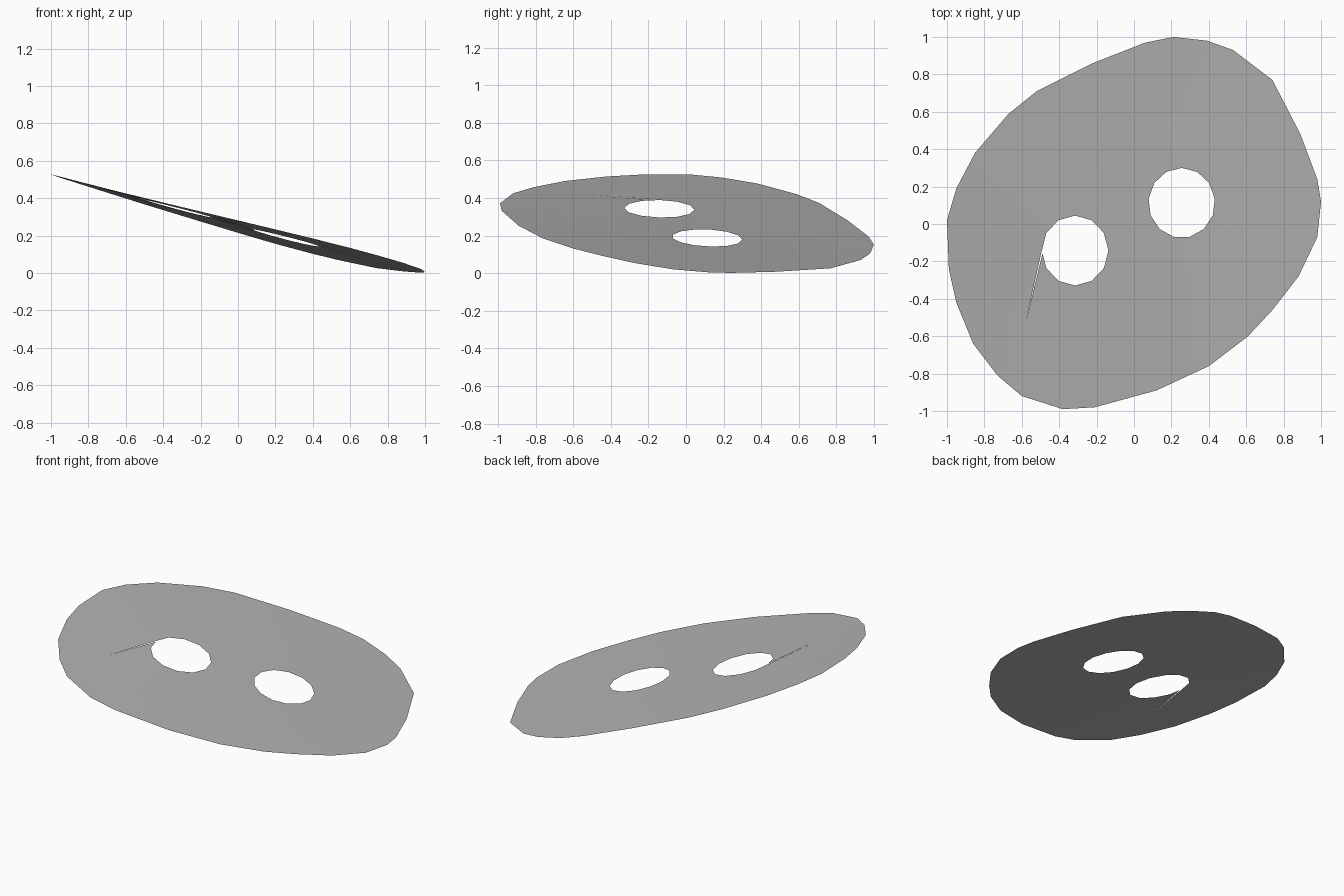
import bpy
import bmesh
from math import cos, sin, pi, radians

default_cube = bpy.data.objects.get("Cube")
if default_cube:
    bpy.data.objects.remove(default_cube, do_unlink=True)


def sheet_height(x, y):
    """Height of the tilted, gently twisted sheet."""
    return .257 - .257 * x - .035 * y + .012 * x * x - .025 * x * y - .01 * y * y


def round_hole(centre_x, centre_y, sides):
    """Faceted, slightly oval hole outline, starting at the back."""
    angles = [pi / 2 + 2 * pi * i / sides for i in range(sides)]
    return [(centre_x + .178 * cos(a), centre_y + .187 * sin(a)) for a in angles]


def add_loop(bm, points):
    """Closed ring of edges through the points, laid flat."""
    verts = [bm.verts.new((x, y, 0)) for x, y in points]
    return [bm.edges.new((v, verts[i - 1])) for i, v in enumerate(verts)]


# Rim of the sheet, seen from above
rim = [
    (.06, .97), (.21, 1), (.39, .98), (.53, .93), (.74, .77), (.89, .48),
    (.98, .24), (1, .12), (.98, -.07), (.88, -.28), (.74, -.46), (.61, -.6),
    (.4, -.76), (.12, -.89), (-.21, -.98), (-.38, -.99), (-.6, -.92),
    (-.73, -.81), (-.86, -.64), (-.95, -.42), (-.99, -.24), (-1, .02),
    (-.95, .19), (-.85, .38), (-.67, .59), (-.52, .71), (-.22, .86),
]

# Two holes; the left one has a fine slit running towards the front
slit_hole = round_hole(-.315, -.142, 12)
slit_hole[4:4] = [(-.58, -.53), (-.489, -.156)]
plain_hole = round_hole(.255, .113, 13)

# Fill between the rim and the holes, then lift onto the curved surface
bm = bmesh.new()
edges = []
for outline in (rim, slit_hole, plain_hole):
    edges += add_loop(bm, outline)
bmesh.ops.triangle_fill(bm, use_beauty=True, edges=edges, normal=(0, 0, 1))
for vert in bm.verts:
    vert.co.z = max(0, sheet_height(vert.co.x, vert.co.y))
bm.normal_update()
for face in bm.faces:
    if face.normal.z < 0:
        face.normal_flip()
mesh = bpy.data.meshes.new("curved_sheet")
bm.to_mesh(mesh)
bm.free()

# Plain grey finish
grey = bpy.data.materials.new("plain_grey")
grey.use_nodes = True
colour = (.45, .45, .45, 1)
grey.diffuse_color = colour
grey.node_tree.nodes["Principled BSDF"].inputs["Base Color"].default_value = colour
mesh.materials.append(grey)

sheet = bpy.data.objects.new("curved_sheet", mesh)
bpy.context.collection.objects.link(sheet)
bpy.context.view_layer.objects.active = sheet
sheet.select_set(True)
bpy.ops.object.shade_smooth_by_angle(angle=radians(30))
